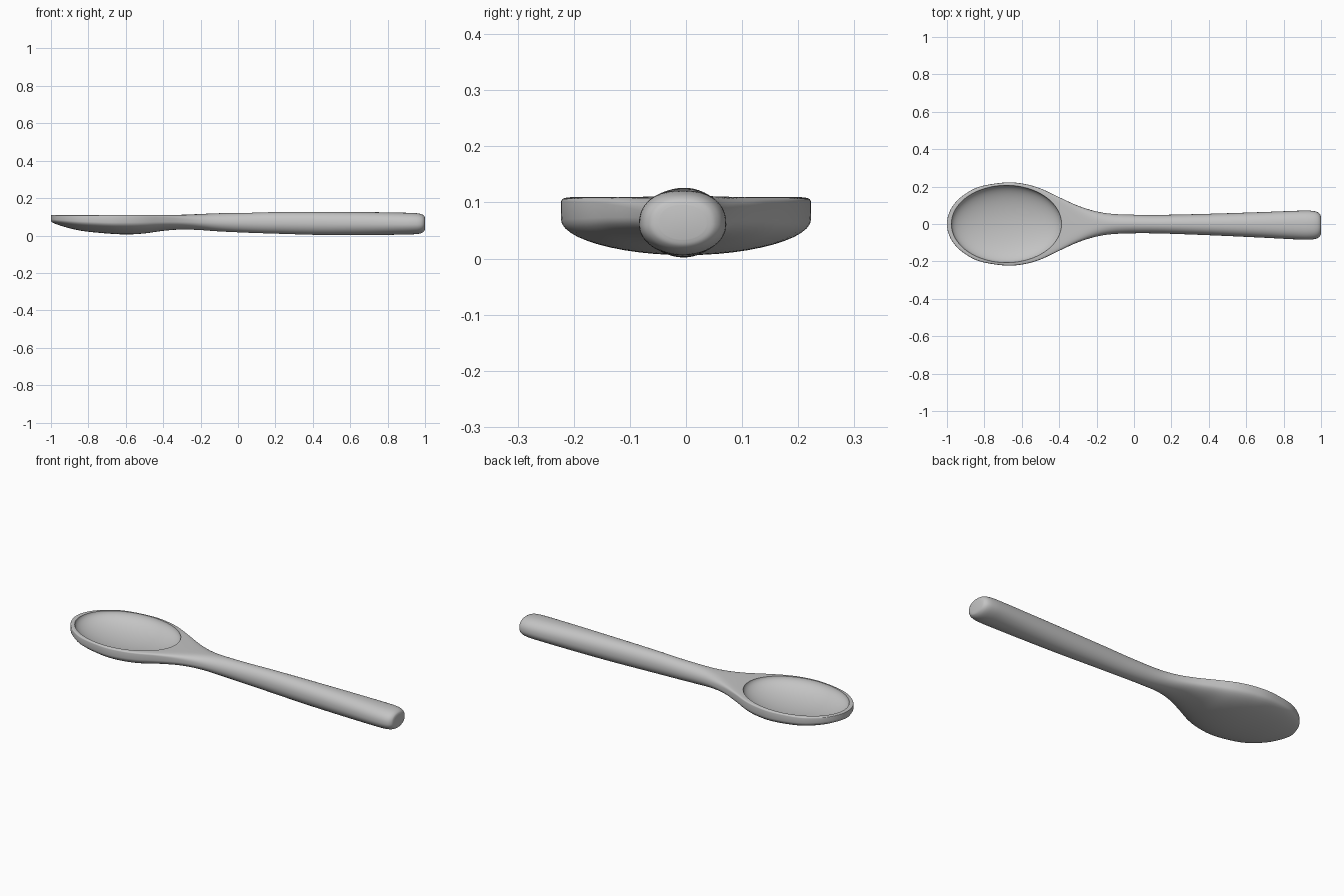
import bpy, bmesh, math
from mathutils import Vector

old = bpy.data.objects.get("Cube")
if old:
    bpy.data.objects.remove(old, do_unlink=True)

mat = bpy.data.materials.new("light grey")
mat.use_nodes = True
colour = (0.55, 0.55, 0.55, 1)
mat.diffuse_color = colour
mat.node_tree.nodes["Principled BSDF"].inputs["Base Color"].default_value = colour

SEGS, STEPS = 48, 5
# x, half width, top z, bottom z, widest z, squareness of the upper half (1 = round)
STATIONS = [
    (-1.000, 0.000, 0.110, 0.078, 0.090, 0.12),
    (-0.994, 0.044, 0.110, 0.071, 0.088, 0.12),
    (-0.970, 0.095, 0.110, 0.060, 0.084, 0.12),
    (-0.920, 0.148, 0.110, 0.044, 0.080, 0.12),
    (-0.830, 0.198, 0.110, 0.024, 0.075, 0.12),
    (-0.690, 0.222, 0.110, 0.010, 0.070, 0.12),
    (-0.590, 0.215, 0.110, 0.006, 0.070, 0.12),
    (-0.500, 0.190, 0.110, 0.011, 0.071, 0.14),
    (-0.400, 0.143, 0.110, 0.025, 0.073, 0.20),
    (-0.300, 0.098, 0.111, 0.032, 0.073, 0.42),
    (-0.200, 0.067, 0.115, 0.029, 0.071, 0.75),
    (-0.100, 0.053, 0.119, 0.022, 0.069, 0.95),
    (0.050, 0.049, 0.121, 0.015, 0.067, 0.95),
    (0.200, 0.051, 0.125, 0.010, 0.066, 0.93),
    (0.450, 0.059, 0.126, 0.003, 0.064, 0.90),
    (0.700, 0.069, 0.125, 0.002, 0.062, 0.88),
    (0.880, 0.077, 0.122, 0.005, 0.060, 0.86),
    (0.945, 0.077, 0.120, 0.007, 0.060, 0.86),
    (0.978, 0.071, 0.115, 0.012, 0.060, 0.86),
    (0.995, 0.058, 0.106, 0.022, 0.061, 0.86),
    (1.000, 0.042, 0.095, 0.034, 0.062, 0.86),
]


def spline(a, b, c, d, t):
    """Catmull-Rom blend of four stations."""
    return [0.5 * (2 * q + (r - p) * t + (2 * p - 5 * q + 4 * r - s) * t * t
                   + (3 * q - p - 3 * r + s) * t ** 3)
            for p, q, r, s in zip(a, b, c, d)]


def power(v, e):
    return 0.0 if abs(v) < 1e-6 else math.copysign(abs(v) ** e, v)


def section(x, w, top, bottom, mid, e):
    """Cross-section ring: shaped upper half, round lower half."""
    shift = -0.006 * max(0, min(1, x / 0.9))
    pts = []
    for i in range(SEGS):
        a = 2 * math.pi * i / SEGS
        c, s = math.cos(a), math.sin(a)
        k, h = (e, top - mid) if s >= 0 else (1.0, mid - bottom)
        pts.append((x, shift + max(w, 0) * power(c, k), mid + h * power(s, k)))
    return pts


# Spoon body lofted along x
rows = []
last = len(STATIONS) - 1
for i in range(last):
    quad = [STATIONS[max(0, min(last, i + j))] for j in (-1, 0, 1, 2)]
    rows += [spline(*quad, n / STEPS) for n in range(STEPS)]
rows.append(STATIONS[-1])

bm = bmesh.new()
rings = [[bm.verts.new(p) for p in section(*r)] for r in rows]
for r0, r1 in zip(rings, rings[1:]):
    for i in range(SEGS):
        j = (i + 1) % SEGS
        bm.faces.new((r0[i], r0[j], r1[j], r1[i]))
bm.faces.new(rings[-1])
bmesh.ops.remove_doubles(bm, verts=bm.verts, dist=0.0002)
bmesh.ops.recalc_face_normals(bm, faces=bm.faces)
mesh = bpy.data.meshes.new("spoon")
bm.to_mesh(mesh)
bm.free()
spoon = bpy.data.objects.new("spoon", mesh)
bpy.context.collection.objects.link(spoon)
mesh.materials.append(mat)

# Hollow of the bowl, cut with a flattened ellipsoid
bpy.ops.mesh.primitive_uv_sphere_add(segments=64, ring_count=41, radius=1,
                                     location=(-0.682, 0, 0.112))
cutter = bpy.context.object
cutter.name = "bowl_cutter"
cutter.scale = (0.295, 0.207, 0.082)
cutter.data.materials.append(mat)
cutter.hide_render = True

cut = spoon.modifiers.new("bowl hollow", 'BOOLEAN')
cut.operation = 'DIFFERENCE'
cut.solver = 'EXACT'
cut.object = cutter
bpy.ops.object.select_all(action='DESELECT')
bpy.context.view_layer.objects.active = spoon
spoon.select_set(True)
bpy.ops.object.modifier_apply(modifier=cut.name)
bpy.data.objects.remove(cutter, do_unlink=True)

bpy.ops.object.shade_smooth_by_angle(angle=math.radians(35))
